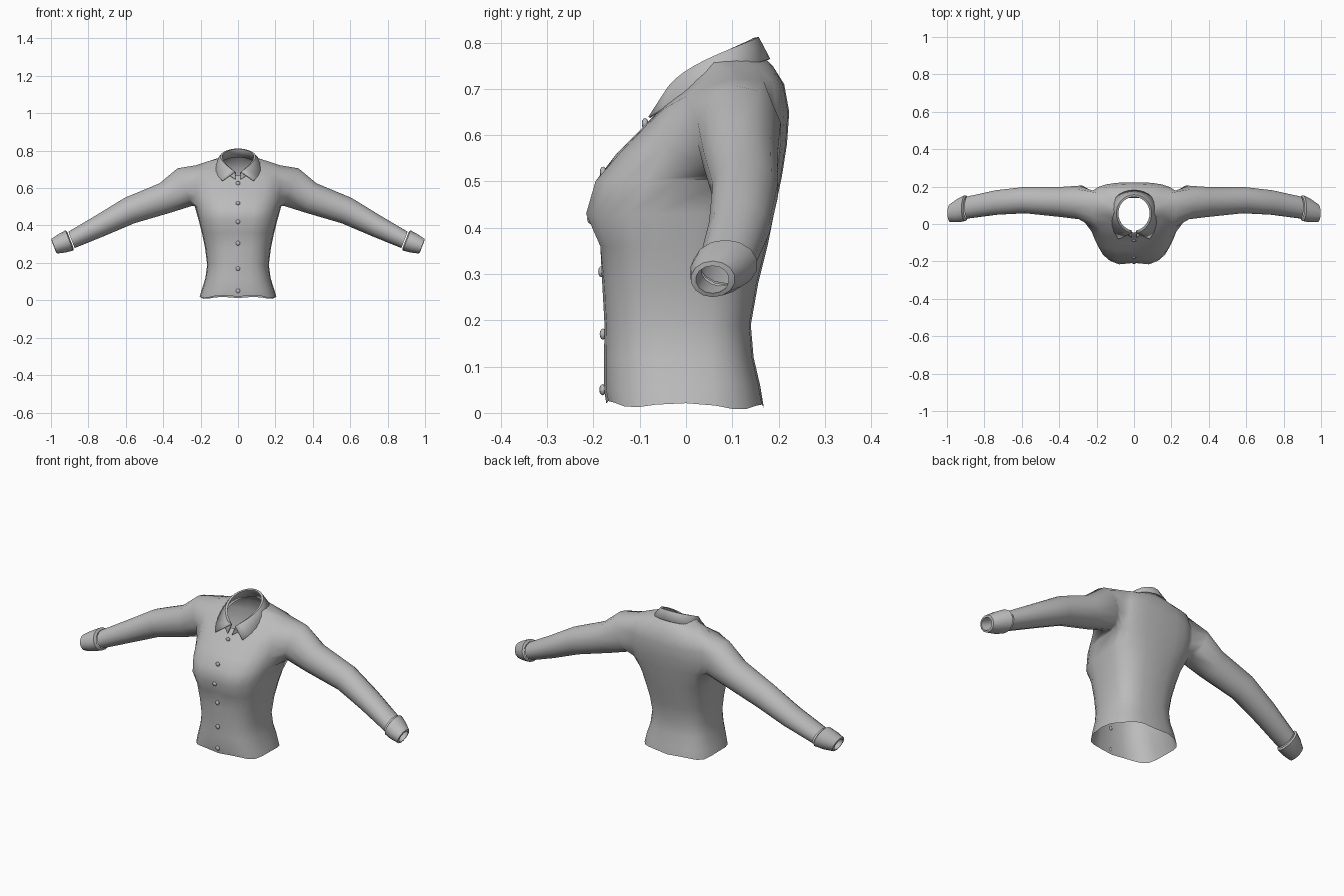
import bpy, bmesh
from math import sin, cos, pi, radians, copysign
from mathutils import Vector

cube = bpy.data.objects.get("Cube")
if cube:
    bpy.data.objects.remove(cube, do_unlink=True)

fabric = bpy.data.materials.new("grey_fabric")
fabric.use_nodes = True
GREY = (0.5, 0.5, 0.5, 1)
fabric.diffuse_color = GREY
fabric.node_tree.nodes["Principled BSDF"].inputs["Base Color"].default_value = GREY


def finish(bm, name, sharp=60):
    bmesh.ops.recalc_face_normals(bm, faces=bm.faces)
    mesh = bpy.data.meshes.new(name)
    bm.to_mesh(mesh)
    bm.free()
    mesh.materials.append(fabric)
    obj = bpy.data.objects.new(name, mesh)
    bpy.context.collection.objects.link(obj)
    bpy.ops.object.select_all(action="DESELECT")
    obj.select_set(True)
    bpy.context.view_layer.objects.active = obj
    bpy.ops.object.shade_smooth_by_angle(angle=radians(sharp))
    return obj


def bridge(bm, a, b, closed=True):
    n = len(a)
    for i in range(n if closed else n - 1):
        j = (i + 1) % n
        bm.faces.new((a[i], a[j], b[j], b[i]))


def power(v, e):
    return copysign(abs(v) ** e, v)


# Torso rows: z front, z side, z back, half width, y front, y side, y back
ROWS = [
    (.02, .015, .012, .205, -.172, 0, .168),
    (.05, .06, .06, .193, -.177, 0, .16),
    (.12, .12, .12, .174, -.177, 0, .146),
    (.19, .19, .19, .165, -.176, 0, .14),
    (.28, .28, .28, .176, -.181, 0, .156),
    (.36, .36, .36, .193, -.19, .01, .176),
    (.43, .43, .43, .211, -.222, .03, .19),
    (.50, .505, .51, .232, -.203, .10, .207),
    (.56, .57, .58, .245, -.15, .11, .218),
    (.61, .64, .65, .245, -.1, .11, .223),
    (.645, .722, .71, .225, -.066, .1, .212),
    (.66, .745, .75, .155, -.056, .08, .187),
    (.668, .757, .775, .105, -.045, .06, .16),
]
COLS = 24
ARM_COLS, ARM_ROWS = (4, 8), (7, 10)


def torso_point(row, col):
    zf, zs, zb, w, yf, ym, yb = ROWS[row]
    a = 2 * pi * col / COLS
    s, c = sin(a), cos(a)
    e = .72 if row < 11 else 1
    z_end, y_end = (zf, yf) if c > 0 else (zb, yb)
    y = ym + (y_end - ym) * abs(c) ** e
    z = zs + (z_end - zs) * abs(c)
    if row == 0:
        z += .006 * sin(5 * a) * copysign(1, s)
    # hollow between the bust points
    if row in (5, 6, 7) and col == 0:
        y += .014
    return Vector((w * power(s, e), y, z))


# Sleeve rings: centre x, y, z, half height, half depth
SLEEVE = [
    (.285, .115, .605, .108, .092),
    (.39, .118, .547, .084, .082),
    (.58, .128, .48, .073, .072),
    (.735, .115, .40, .06, .067),
    (.89, .088, .323, .047, .06),
]
UP = Vector((.36, 0, .93))


def sleeve_ring(bm, side, ring, count, start):
    x, y, z, rv, rh = ring
    verts = []
    for k in range(count):
        a = -pi / 2 + (k - start) * 2 * pi / count
        p = Vector((x, y + rh * cos(a), z)) + UP * rv * sin(a)
        p.x *= side
        verts.append(bm.verts.new(p))
    return verts


# Shirt body with arm holes, sleeves extended from the hole borders
bm = bmesh.new()
grid = [[bm.verts.new(torso_point(r, c)) for c in range(COLS)] for r in range(len(ROWS))]
c0, c1 = ARM_COLS
r0, r1 = ARM_ROWS
for r in range(len(ROWS) - 1):
    for c in range(COLS):
        mirrored = min(c, COLS - 1 - c)
        if r0 <= r < r1 and c0 <= mirrored < c1:
            continue
        d = (c + 1) % COLS
        bm.faces.new((grid[r][c], grid[r][d], grid[r + 1][d], grid[r + 1][c]))
border = [(r0, c) for c in range(c0, c1)] + [(r, c1) for r in range(r0, r1)]
border += [(r1, c) for c in range(c1, c0, -1)] + [(r, c0) for r in range(r1, r0, -1)]
for side in (1, -1):
    last = [grid[r][c if side > 0 else COLS - c] for r, c in border]
    for ring in SLEEVE:
        new = sleeve_ring(bm, side, ring, len(border), 2)
        bridge(bm, last, new)
        last = new
finish(bm, "shirt_body", 80)

# Cuffs: folded band with a thick rim turned inwards
CUFF = [
    (.895, .088, .32, .047, .058),
    (.902, .085, .32, .058, .07),
    (.94, .072, .305, .053, .064),
    (.983, .058, .289, .042, .048),
    (.985, .057, .288, .032, .036),
    (.93, .075, .308, .036, .042),
]
for side, label in ((1, "left"), (-1, "right")):
    bm = bmesh.new()
    rings = [sleeve_ring(bm, side, ring, 14, 2) for ring in CUFF]
    for a, b in zip(rings, rings[1:]):
        bridge(bm, a, b)
    finish(bm, label + "_cuff", 45)


# Collar: stand rising to a fold, then a leaf falling to pointed tips
def collar_row(bm, reach, rx, ry, yc, z_back, drop, curve, push):
    verts = []
    for i in range(25):
        t = i / 12 - 1
        s = abs(t)
        a = radians(reach) * t
        verts.append(bm.verts.new((rx * sin(a), yc + ry * cos(a) - push * s ** 5,
                                   z_back - drop * s ** curve)))
    return verts


bm = bmesh.new()
stand = collar_row(bm, 172, .098, .1, .06, .765, .12, 1.6, .03)
fold_in = collar_row(bm, 172, .084, .088, .057, .81, .127, 1.7, .005)
fold_out = collar_row(bm, 170, .095, .1, .057, .812, .125, 1.7, .008)
leaf = collar_row(bm, 142, .136, .122, .06, .765, .125, 2.2, .045)
for a, b in ((stand, fold_in), (fold_in, fold_out), (fold_out, leaf)):
    bridge(bm, a, b, closed=False)
collar = finish(bm, "collar", 50)
solid = collar.modifiers.new("thickness", "SOLIDIFY")
solid.thickness = .005


# Buttons follow the centre front
def front_y(z):
    pts = [torso_point(r, 0) for r in range(len(ROWS))]
    for a, b in zip(pts, pts[1:]):
        if a.z <= z <= b.z:
            return a.y + (b.y - a.y) * (z - a.z) / (b.z - a.z)
    return pts[0].y


for i, z in enumerate((.05, .17, .305, .42, .52, .625)):
    bm = bmesh.new()
    bmesh.ops.create_uvsphere(bm, u_segments=10, v_segments=6, radius=.012)
    bmesh.ops.scale(bm, vec=(1, .6, 1), verts=bm.verts)
    bmesh.ops.translate(bm, vec=(0, front_y(z) - .003, z), verts=bm.verts)
    finish(bm, "button_%d" % (i + 1))
